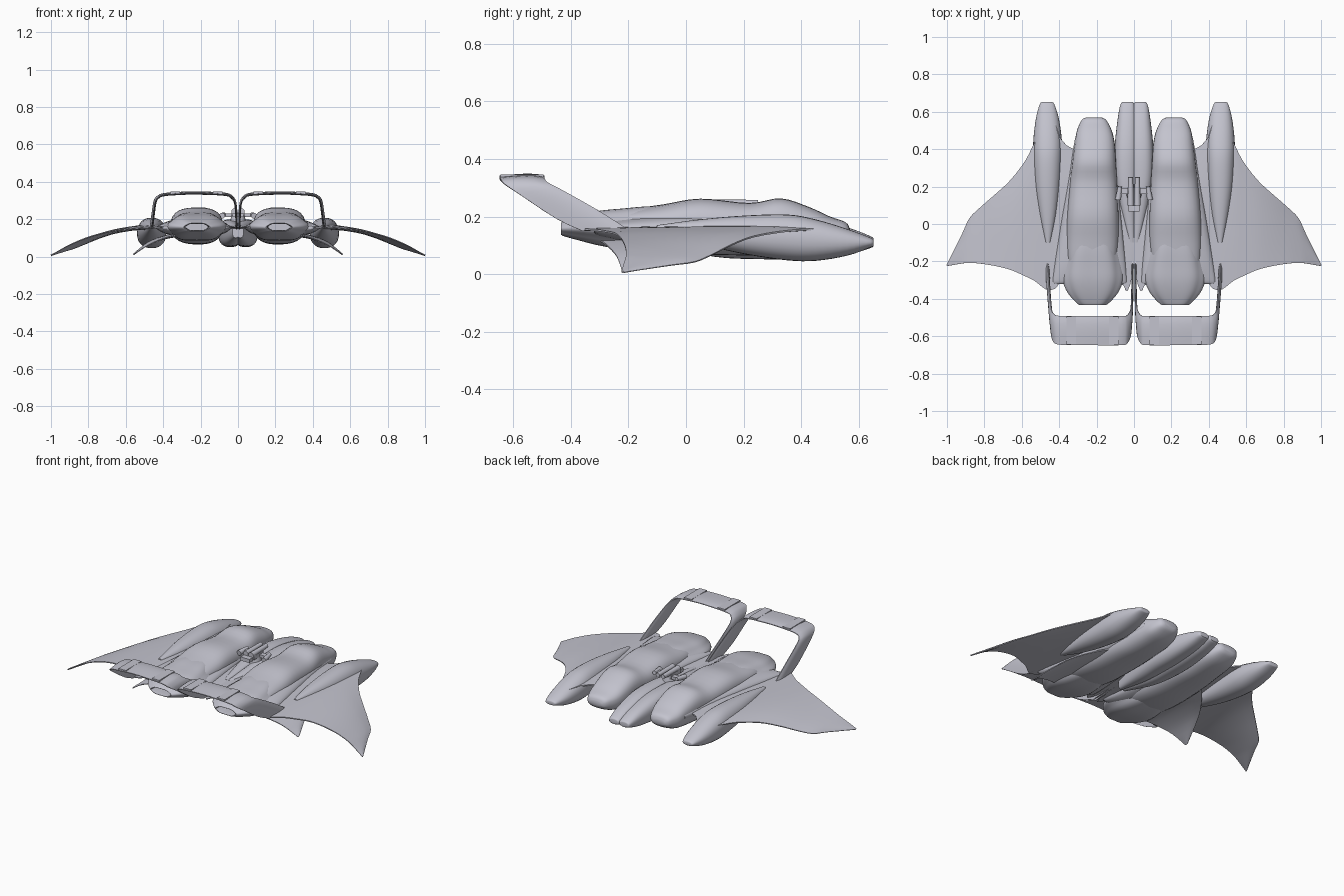
import bpy, bmesh, math
from mathutils import Vector

old = bpy.data.objects.get("Cube")
if old:
    bpy.data.objects.remove(old, do_unlink=True)

hull_grey = bpy.data.materials.new("hull_grey")
hull_grey.use_nodes = True
COLOUR = (0.55, 0.55, 0.62, 1)
hull_grey.diffuse_color = COLOUR
hull_grey.node_tree.nodes["Principled BSDF"].inputs["Base Color"].default_value = COLOUR


def finish(name, bm, mirror=True, angle=40):
    bmesh.ops.recalc_face_normals(bm, faces=bm.faces)
    mesh = bpy.data.meshes.new(name)
    bm.to_mesh(mesh)
    bm.free()
    mesh.materials.append(hull_grey)
    ob = bpy.data.objects.new(name, mesh)
    bpy.context.collection.objects.link(ob)
    if mirror:
        ob.modifiers.new("Mirror", "MIRROR").use_mirror_merge = False
    bpy.ops.object.select_all(action="DESELECT")
    ob.select_set(True)
    bpy.context.view_layer.objects.active = ob
    bpy.ops.object.shade_smooth_by_angle(angle=math.radians(angle))
    return ob


def skin(bm, rings):
    """Join closed rings of points into a capped tube."""
    rows = [[bm.verts.new(p) for p in ring] for ring in rings]
    n = len(rows[0])
    for a, b in zip(rows, rows[1:]):
        for i in range(n):
            j = (i + 1) % n
            bm.faces.new((a[i], a[j], b[j], b[i]))
    bm.faces.new(rows[0])
    bm.faces.new(rows[-1])


def smooth_rows(rows, steps):
    """Catmull-Rom resampling of the control stations."""
    out = []
    for i in range(len(rows) - 1):
        quad = [rows[max(i - 1, 0)], rows[i], rows[i + 1], rows[min(i + 2, len(rows) - 1)]]
        for s in range(steps):
            t = s / steps
            out.append([b + t / 2 * (c - a + t * (2*a - 5*b + 4*c - d + t * (3*(b - c) + d - a)))
                        for a, b, c, d in zip(*quad)])
    return out + [list(rows[-1])]


def pod(name, stations, sides=28, power=0.9, ripple=0.0):
    """Loft along y. Station: y, centre x, half width, bottom z, top z."""
    bm = bmesh.new()
    rings = []
    for y, cx, w, z0, z1 in smooth_rows(stations, 4):
        ring = []
        for i in range(sides):
            a = math.tau * i / sides
            c, s = math.cos(a), math.sin(a)
            r = 1 + ripple * math.cos(6 * a)
            ring.append((cx + r * w * math.copysign(abs(c) ** power, c), y,
                         (z0 + z1) / 2 + r * (z1 - z0) / 2 * math.copysign(abs(s) ** power, s)))
        rings.append(ring)
    skin(bm, rings)
    return finish(name, bm)


def blade(name, stations, steps=3, cuts=7):
    """Thin aerofoil. Station: x, leading y, leading z, trailing y, trailing z, thickness."""
    bm = bmesh.new()
    rows = smooth_rows(stations, steps)
    rings = []
    for i, (x, y0, z0, y1, z1, th) in enumerate(rows):
        lead, trail = Vector((x, y0, z0)), Vector((x, y1, z1))
        p, q = rows[max(i - 1, 0)], rows[min(i + 1, len(rows) - 1)]
        along = Vector((q[0] - p[0], 0, (q[2] + q[4] - p[2] - p[4]) / 2))
        nrm = along.cross(trail - lead).normalized()
        ts = [k / cuts for k in range(cuts + 1)]
        half = [th / 2 * (0.25 + 0.75 * math.sin(math.pi * t ** 0.7)) for t in ts]
        up = [lead.lerp(trail, t) + nrm * h for t, h in zip(ts, half)]
        low = [lead.lerp(trail, t) - nrm * h for t, h in zip(ts, half)]
        rings.append(up + low[::-1])
    skin(bm, rings)
    return finish(name, bm)


def box(bm, centre, size):
    made = bmesh.ops.create_cube(bm, size=1)["verts"]
    for v in made:
        v.co = Vector(centre) + Vector(a * b for a, b in zip(v.co, size))


def rod(bm, start, end, r0, r1, sides=12):
    start, end = Vector(start), Vector(end)
    axis = end - start
    made = bmesh.ops.create_cone(bm, cap_ends=True, segments=sides, radius1=r0,
                                 radius2=r1, depth=axis.length)["verts"]
    turn = axis.to_track_quat("Z", "Y")
    for v in made:
        v.co = turn @ v.co + (start + end) / 2


# Twin main hulls with their flared skirts
pod("main_hull", [
    (.57, .215, .04, .13, .155), (.555, .214, .066, .11, .18), (.5, .212, .093, .085, .2),
    (.43, .21, .107, .072, .232), (.33, .213, .117, .065, .263), (.22, .216, .127, .065, .247),
    (.05, .22, .138, .068, .262), (-.08, .222, .14, .08, .242), (-.2, .225, .13, .1, .225),
    (-.33, .225, .1, .12, .2)], power=.75)
pod("hull_skirt", [
    (.46, .215, .1, .125, .185), (.2, .222, .138, .1, .205), (0, .228, .165, .1, .208),
    (-.2, .234, .19, .11, .196), (-.3, .237, .2, .13, .178), (-.32, .237, .195, .145, .165)],
    power=.8)

# Ribbed engine housings with hollow tails
pod("engine_housing", [
    (.02, .22, .08, .1, .235), (-.12, .22, .13, .085, .238), (-.22, .22, .152, .085, .23),
    (-.3, .22, .155, .097, .222), (-.37, .22, .128, .115, .205), (-.43, .22, .074, .133, .182),
    (-.42, .22, .062, .14, .176), (-.34, .22, .058, .14, .176)],
    sides=48, ripple=.04)

# Outer nacelles and paired centre pods
pod("outer_nacelle", [
    (.652, .465, .022, .1, .118), (.64, .465, .039, .092, .127), (.56, .463, .062, .064, .157),
    (.45, .462, .076, .046, .19), (.35, .462, .077, .048, .207), (.2, .462, .067, .07, .203),
    (.05, .46, .045, .105, .19), (-.1, .46, .012, .15, .17)])
pod("centre_pod", [
    (.652, .035, .022, .1, .12), (.64, .035, .037, .09, .132), (.55, .037, .052, .066, .165),
    (.4, .04, .064, .052, .195), (.25, .04, .063, .052, .198), (.1, .032, .048, .06, .188),
    (-.1, .012, .018, .1, .165)], power=.8)

# Drooping wings, running inward through the hulls
blade("wing", [
    (0, .2, .155, -.23, .155, .02), (.035, .25, .156, -.36, .156, .02),
    (.09, .3, .157, -.31, .157, .025), (.36, .42, .158, -.3, .158, .028),
    (.42, .53, .155, -.345, .157, .025), (.47, .54, .155, -.35, .155, .026),
    (.53, .44, .155, -.305, .152, .025), (.58, .34, .148, -.28, .148, .024),
    (.66, .235, .13, -.245, .14, .023), (.74, .16, .102, -.225, .122, .021),
    (.82, .09, .067, -.212, .097, .018), (.88, .03, .042, -.208, .072, .016),
    (.92, -.055, .03, -.211, .053, .013), (1.0, -.215, .006, -.225, .008, .008)])

# Lower fins under the hulls
blade("lower_fin", [
    (.2, .3, .11, -.33, .13, .03), (.32, .2, .115, -.3, .118, .026),
    (.4, .11, .103, -.27, .095, .02), (.48, -.01, .075, -.24, .06, .015),
    (.56, -.205, .01, -.222, .01, .008)])

# Arched tail frames
blade("tail_frame", [
    (.462, -.2, .155, -.36, .15, .02), (.455, -.32, .23, -.45, .192, .018),
    (.444, -.44, .297, -.58, .278, .017), (.43, -.48, .317, -.63, .312, .017),
    (.4, -.491, .33, -.645, .33, .017), (.32, -.492, .337, -.648, .337, .017),
    (.22, -.492, .34, -.648, .34, .018), (.07, -.492, .333, -.648, .333, .017),
    (.034, -.485, .318, -.635, .316, .016), (.015, -.44, .293, -.58, .278, .013),
    (.009, -.32, .23, -.45, .192, .012), (.008, -.18, .15, -.34, .145, .012)])

# Flat plates on the tail arches
bm = bmesh.new()
for x in (.108, .335):
    box(bm, (x, -.57, .342), (.05, .15, .009))
finish("tail_plate", bm)

# Small turret on the centre line
bm = bmesh.new()
rod(bm, (0, .16, .17), (0, .16, .222), .045, .035, 16)
box(bm, (0, .15, .228), (.07, .09, .025))
box(bm, (0, .175, .22), (.16, .03, .018))
box(bm, (0, .085, .222), (.06, .035, .022))
for side in (-1, 1):
    rod(bm, (side * .018, .1, .242), (side * .018, .25, .245), .017, .013)
    rod(bm, (side * .085, .13, .218), (side * .075, .2, .226), .016, .011)
finish("turret", bm, mirror=False, angle=30)
